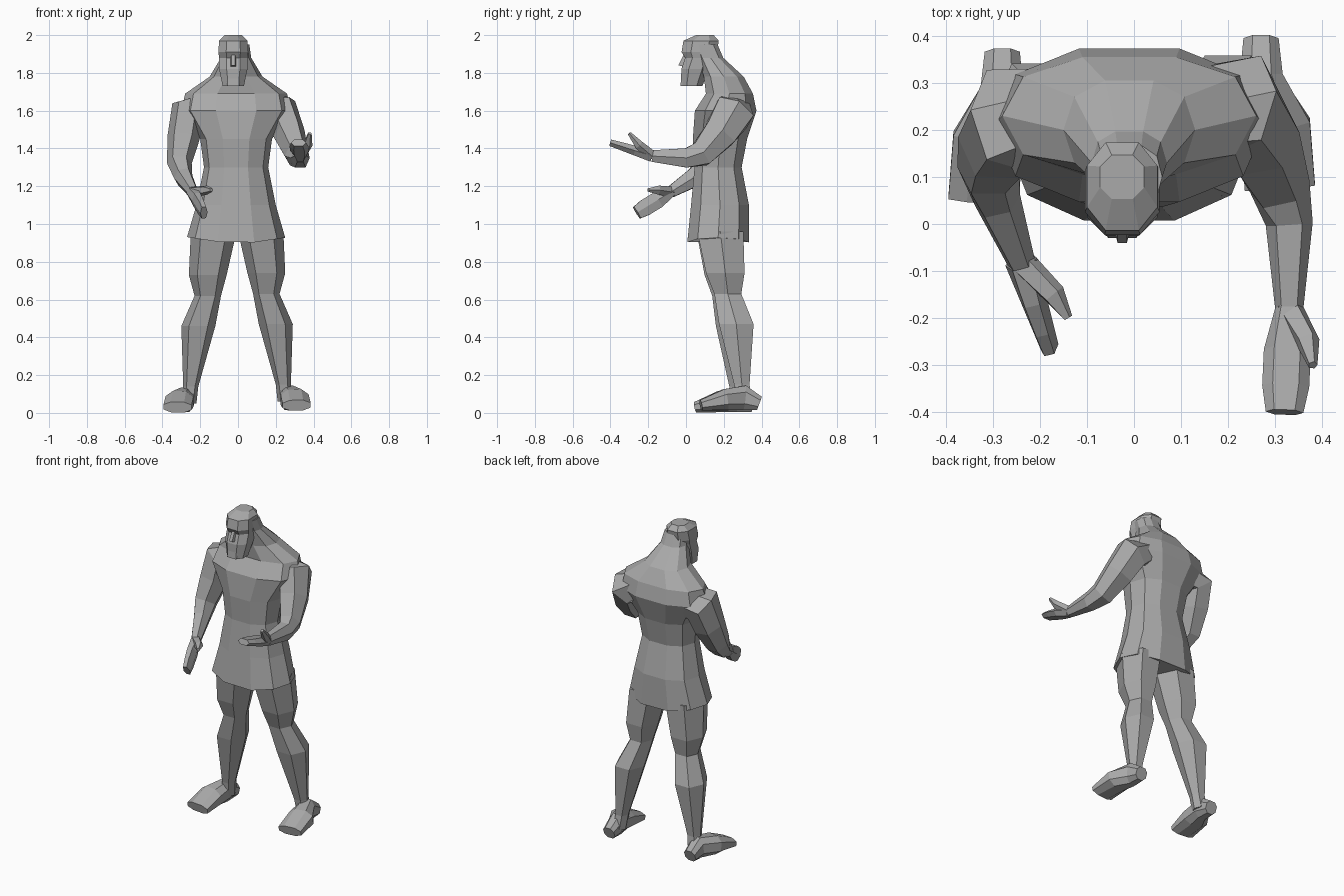
import bpy, bmesh, math
from mathutils import Vector

cube = bpy.data.objects.get("Cube")
if cube:
    bpy.data.objects.remove(cube)

stone = bpy.data.materials.new("plain grey")
stone.use_nodes = True
GREY = (.4, .4, .4, 1)
stone.diffuse_color = GREY
stone.node_tree.nodes["Principled BSDF"].inputs["Base Color"].default_value = GREY


def finish(name, bm):
    """Store the bmesh as a flat-shaded object in the single material."""
    bmesh.ops.recalc_face_normals(bm, faces=bm.faces)
    mesh = bpy.data.meshes.new(name)
    bm.to_mesh(mesh)
    bm.free()
    mesh.materials.append(stone)
    obj = bpy.data.objects.new(name, mesh)
    bpy.context.collection.objects.link(obj)
    return obj


def soften(value):
    """Push a sine or cosine outward so that an ellipse becomes boxier."""
    return math.copysign(abs(value) ** .85, value)


def loft(name, centres, widths, depths, sides=6, upright=False, turn=0):
    """Skin elliptical rings, square to the path or level, into a faceted solid."""
    bm = bmesh.new()
    points = [Vector(c) for c in centres]
    last = len(points) - 1
    loops = []
    for i, (point, width, depth) in enumerate(zip(points, widths, depths)):
        along = Vector((0, 0, 1))
        if not upright:
            along = (points[min(i + 1, last)] - points[max(i - 1, 0)]).normalized()
        across = Vector((1, 0, 0))
        across = (across - along * across.dot(along)).normalized()
        through = along.cross(across)
        loop = []
        for k in range(sides):
            angle = math.tau * (k + turn) / sides
            offset = across * width * soften(math.cos(angle)) + through * depth * soften(math.sin(angle))
            loop.append(bm.verts.new(point + offset))
        loops.append(loop)
    for lower, upper in zip(loops, loops[1:]):
        for k in range(sides):
            bm.faces.new((lower[k - 1], lower[k], upper[k], upper[k - 1]))
    bm.faces.new(loops[0])
    bm.faces.new(loops[-1])
    return finish(name, bm)


def column(name, rings, middle, **options):
    """Level loft from rows of depth position, height, width and depth."""
    ys, zs, widths, depths = zip(*rings)
    centres = [(middle, y, z) for y, z in zip(ys, zs)]
    return loft(name, centres, widths, depths, upright=True, **options)


def hull(name, points):
    """Convex solid around a few points."""
    bm = bmesh.new()
    for point in points:
        bm.verts.new(point)
    bmesh.ops.convex_hull(bm, input=bm.verts)
    return finish(name, bm)


# Tunic: flared skirt, waist, chest, shoulders and sloping neck
tunic = column("tunic", [
    (.17, .9, .26, .17), (.18, 1.1, .21, .16), (.17, 1.3, .17, .13),
    (.18, 1.45, .19, .15), (.21, 1.6, .29, .17), (.23, 1.69, .27, .13),
    (.2, 1.78, .14, .11), (.13, 1.88, .08, .07), (.1, 1.95, .07, .07)], middle=-.01, sides=10)

# Hem rises toward the hips
for vert in tunic.data.vertices:
    if vert.co.z < 1:
        vert.co.z += abs(vert.co.x) * .15 - .01

# Head, narrowing at the jaw and crown
FACE = -.025
column("head", [
    (.03, 1.73, .06, .06), (.05, 1.82, .08, .08), (.07, 1.88, .08, .08),
    (.07, 1.91, .085, .1), (.08, 1.97, .08, .1), (.1, 2, .05, .05)],
    middle=FACE, sides=8, turn=.5)


def paired(rows):
    """Points on both sides of the face from rows of half width, y and z."""
    return [(FACE + side * half, y, z) for side in (-1, 1) for half, y, z in rows]


hull("nose", paired([(.01, -.01, 1.9), (.01, -.04, 1.84), (.02, 0, 1.83), (.02, .03, 1.88)]))
hull("beard", paired([(.03, -.02, 1.82), (.03, -.03, 1.73), (.06, .02, 1.83), (.05, .03, 1.73)]))

# Legs and feet, with the left foot set slightly back
LEG = [(.12, .18, .95), (.15, .2, .73), (.15, .21, .62), (.2, .25, .46), (.24, .27, .14), (.25, .28, .05)]
LEG_WIDTHS = (.12, .1, .07, .09, .04, .04)
FOOT = [(.27, .36, .04), (.27, .28, .07), (.3, .18, .06), (.31, .05, .03)]
FOOT_WIDTHS = (.04, .05, .08, .08)

for name, side, back, out, lift in (("right", -1, 0, .01, 0), ("left", 1, .03, 0, .01)):
    def place(path):
        return [(side * (x + out), y + back * (1 - z), z + lift) for x, y, z in path]
    loft(name + "_leg", place(LEG), LEG_WIDTHS, [w * 1.15 for w in LEG_WIDTHS], upright=True)
    sole = loft(name + "_foot", place(FOOT), FOOT_WIDTHS, [z for x, y, z in FOOT], sides=8, turn=.5)
    for vert in sole.data.vertices:
        vert.co.z = max(vert.co.z, lift)


ARM_WIDTHS = (.08, .1, .085, .065, .05, .03)


def arm(name, path, tip, thumb, upright_palm):
    """Arm along a path, then a flat hand and a tapering thumb from the wrist."""
    depths = [w * 1.15 for w in ARM_WIDTHS]
    loft(name + "_arm", path, ARM_WIDTHS, depths)
    wrist, tip = Vector(path[-1]), Vector(tip)
    steps = (0, .4, .75, 1)
    spread = (.03, .05, .05, .04)
    thin = [.035 - .015 * t for t in steps]
    shape = (thin, spread) if upright_palm else (spread, thin)
    loft(name + "_hand", [wrist.lerp(tip, t) for t in steps], *shape)
    joint, thumb_tip = thumb
    taper = (.03, .025, .01)
    loft(name + "_thumb", [wrist, joint, thumb_tip], taper, taper, sides=5)


# Raised arm reaching forward, and lowered arm bent across the hip
arm("left",
    [(.13, .25, 1.61), (.23, .25, 1.59), (.27, .18, 1.48), (.31, .08, 1.37), (.33, 0, 1.35), (.33, -.18, 1.36)],
    (.32, -.4, 1.43), ((.37, -.25, 1.42), (.38, -.3, 1.48)), False)
arm("right",
    [(-.15, .24, 1.61), (-.27, .22, 1.58), (-.29, .18, 1.45), (-.31, .12, 1.32), (-.29, .05, 1.25), (-.24, -.08, 1.17)],
    (-.18, -.26, 1.06), ((-.17, -.15, 1.18), (-.14, -.2, 1.18)), True)
